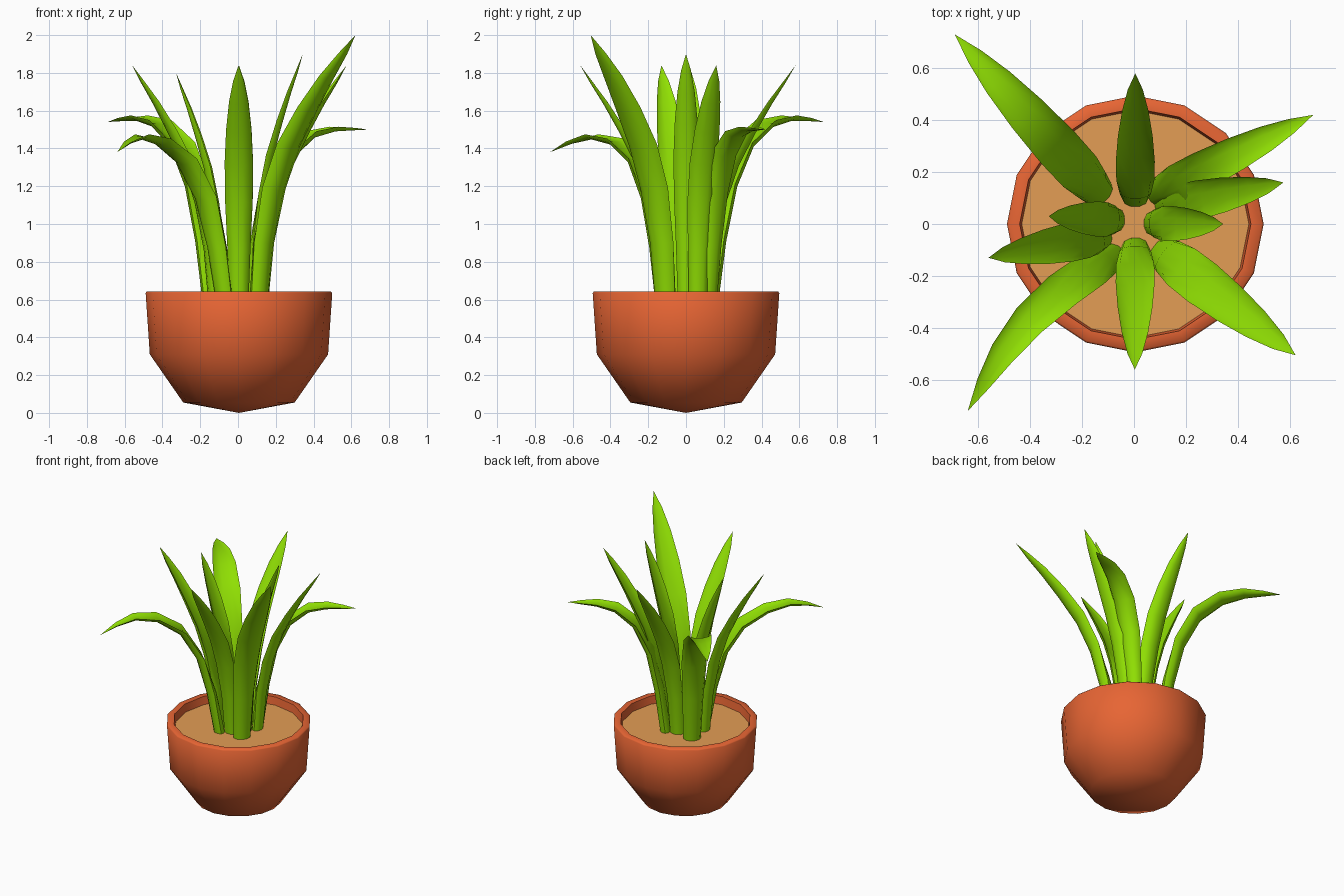
import bpy
import bmesh
from math import cos, sin, pi, radians
from mathutils import Vector

if "Cube" in bpy.data.objects:
    bpy.data.objects.remove(bpy.data.objects["Cube"])


def material(name, rgb):
    m = bpy.data.materials.new(name)
    m.use_nodes = True
    m.diffuse_color = (*rgb, 1)
    m.node_tree.nodes["Principled BSDF"].inputs["Base Color"].default_value = (*rgb, 1)
    return m


terracotta = material("terracotta", (0.8, 0.13, 0.034))
soil_brown = material("soil brown", (0.77, 0.34, 0.09))
leaf_green = material("leaf green", (0.28, 0.74, 0.001))


def finish(bm, name, mat, angle):
    bmesh.ops.recalc_face_normals(bm, faces=bm.faces)
    mesh = bpy.data.meshes.new(name)
    bm.to_mesh(mesh)
    bm.free()
    mesh.materials.append(mat)
    ob = bpy.data.objects.new(name, mesh)
    bpy.context.collection.objects.link(ob)
    bpy.ops.object.select_all(action='DESELECT')
    ob.select_set(True)
    bpy.context.view_layer.objects.active = ob
    bpy.ops.object.shade_smooth_by_angle(angle=radians(angle))
    return ob


def skin(bm, rings):
    """Join consecutive vertex loops; a one-vertex loop makes a fan."""
    for a, b in zip(rings, rings[1:]):
        n = max(len(a), len(b))
        for i in range(n):
            j = (i + 1) % n
            if len(a) == 1:
                bm.faces.new((a[0], b[j], b[i]))
            elif len(b) == 1:
                bm.faces.new((a[i], a[j], b[0]))
            else:
                bm.faces.new((a[i], a[j], b[j], b[i]))


def lathe(name, profile, mat, angle, sides=16):
    bm = bmesh.new()
    rings = []
    for r, z in profile:
        count = sides if r else 1
        rings.append([bm.verts.new((r * cos(2 * pi * i / sides) + 0.005,
                                    r * sin(2 * pi * i / sides), z))
                      for i in range(count)])
    skin(bm, rings)
    return finish(bm, name, mat, angle)


# Pot with a rounded base and a flat rim, filled with soil
lathe("pot", [(0, 0), (0.295, 0.055), (0.472, 0.31), (0.494, 0.635), (0.487, 0.643),
              (0.445, 0.643), (0.435, 0.57), (0, 0.565)], terracotta, 60)
lathe("soil", [(0.438, 0.585), (0, 0.585)], soil_brown, 30)

# Leaf paths: (share of outward reach, share of height, share of final droop)
UPRIGHT = [(0, 0, 0), (0.05, 0.24, 0), (0.15, 0.44, 0), (0.3, 0.6, 0),
           (0.5, 0.735, 0), (0.7, 0.85, 0), (0.87, 0.935, 0), (1, 1, 1)]
DROOPING = [(0, 0, 0), (0.06, 0.35, 0), (0.14, 0.64, 0), (0.29, 0.86, 0),
            (0.5, 0.975, 0), (0.7, 1, 0), (0.86, 1, 0.4), (1, 1, 1)]
WIDTHS = [0.1, 0.122, 0.146, 0.15, 0.134, 0.102, 0.058]
DEPTHS = [0.04, 0.044, 0.048, 0.046, 0.038, 0.026, 0.014]
HOLLOW = [-0.8, -0.5, 0, 0.35, 0.5, 0.5, 0.5]     # inner face: bulging to grooved
GROUND = 0.56


def leaf(name, base, tip, peak=None, wide=1.0, bend=0.0):
    base, reach = Vector((*base, 0)), Vector((tip[0] - base[0], tip[1] - base[1], 0))
    side = Vector((-reach.y, reach.x, 0)).normalized()
    top = peak or tip[2]
    path = []
    for f, h, droop in (DROOPING if peak else UPRIGHT):
        p = base + reach * f + side * bend * sin(pi * f)
        p.z = GROUND + h * (top - GROUND) - droop * (top - tip[2])
        path.append(p)
    bm = bmesh.new()
    rings = []
    for k, p in enumerate(path[:-1]):
        tangent = (path[k + 1] - path[max(k - 1, 0)]).normalized()
        inward = tangent.cross(side).normalized()
        if inward.z < 0:
            inward.negate()
        ring = []
        # Rounded outer half, then the inner half that turns into a groove
        for i in range(10):
            a = 2 * pi * i / 10
            depth = -sin(a) if i <= 5 else sin(a) * HOLLOW[k]
            ring.append(bm.verts.new(p + side * cos(a) * WIDTHS[k] * wide / 2
                                     + inward * depth * DEPTHS[k] * wide))
        rings.append(ring)
    bm.faces.new(rings[0])
    rings.append([bm.verts.new(path[-1])])
    skin(bm, rings)
    return finish(bm, name, leaf_green, 55)


# Upright leaves
leaf("back_leaf", (0.005, 0.095), (0.005, 0.58, 1.84))
leaf("front_leaf", (0.005, -0.082), (0.003, -0.56, 1.84))
leaf("left_inner_leaf", (0.065, 0.002), (0.343, 0, 1.9), wide=0.9)
leaf("right_inner_leaf", (-0.062, 0.015), (-0.328, 0.03, 1.8), wide=0.9)
leaf("left_outer_leaf", (0.11, 0.065), (0.575, 0.16, 1.84))
leaf("right_outer_leaf", (-0.115, -0.045), (-0.56, -0.13, 1.84))
leaf("front_left_leaf", (0.105, -0.105), (0.622, -0.505, 2.0), wide=1.2)

# Drooping leaves
leaf("back_right_leaf", (-0.13, 0.115), (-0.69, 0.73, 1.54), peak=1.575, wide=1.18)
leaf("front_right_leaf", (-0.065, -0.115), (-0.64, -0.72, 1.38), peak=1.475, bend=-0.07)
leaf("back_left_leaf", (0.08, 0.114), (0.69, 0.42, 1.5), peak=1.515)
